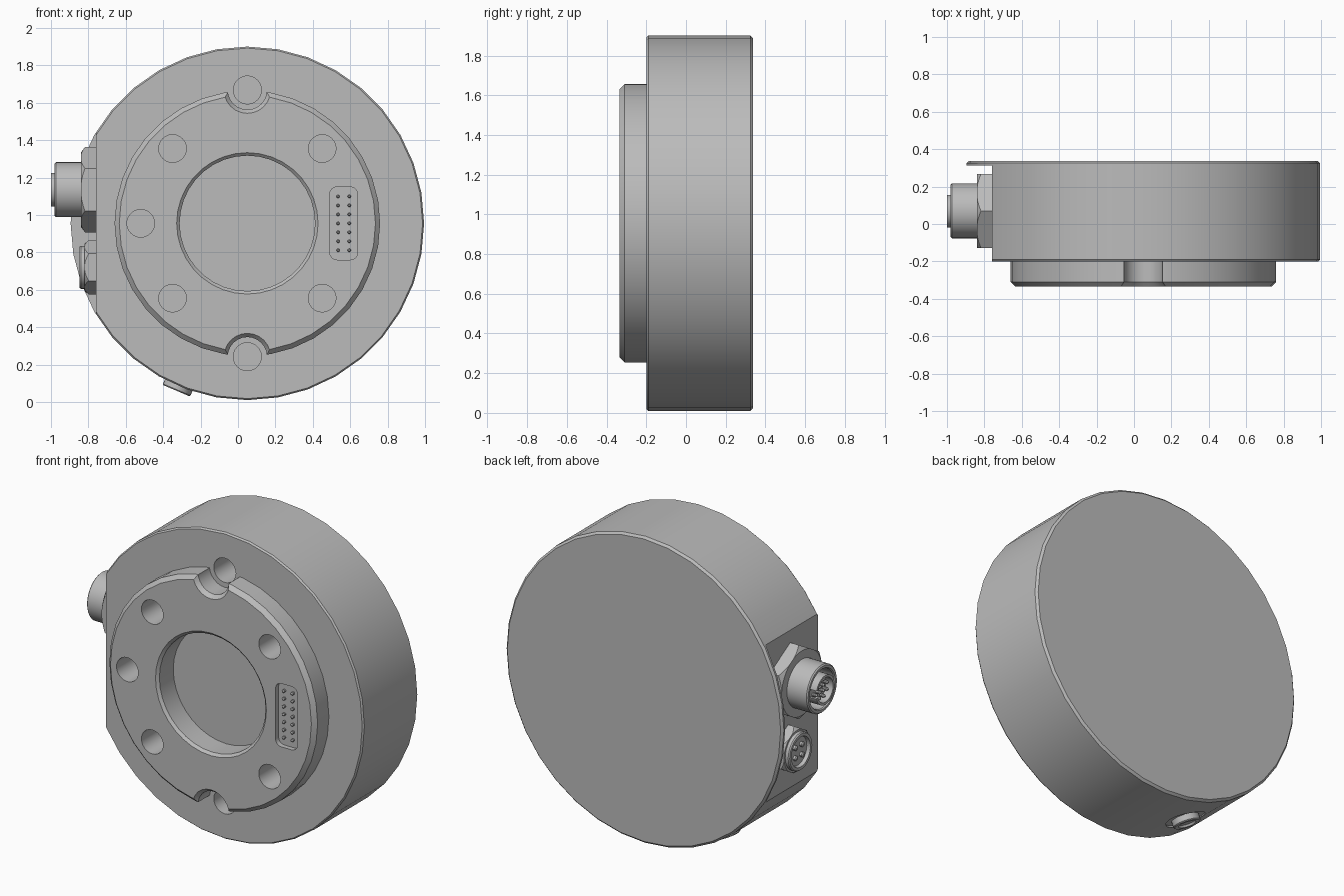
import bpy, bmesh, math
from math import pi, cos, sin, radians
from mathutils import Vector

default = bpy.data.objects.get("Cube")
if default:
    bpy.data.objects.remove(default, do_unlink=True)

grey = bpy.data.materials.new("plain grey")
grey.use_nodes = True
COLOUR = (0.5, 0.5, 0.5, 1)
grey.diffuse_color = COLOUR
grey.node_tree.nodes["Principled BSDF"].inputs["Base Color"].default_value = COLOUR

CX, CZ = 0.05, 0.955          # disc centre
FRONT = -0.335                # front of the raised boss
FLAT = -0.76                  # flat side carrying the connectors
BACKWARD, OUTWARD = Vector((0, 1, 0)), Vector((-1, 0, 0))


def finish(name, bm):
    bmesh.ops.recalc_face_normals(bm, faces=bm.faces)
    mesh = bpy.data.meshes.new(name)
    bm.to_mesh(mesh)
    bm.free()
    mesh.materials.append(grey)
    ob = bpy.data.objects.new(name, mesh)
    bpy.context.collection.objects.link(ob)
    return ob


def lathe(name, profile, origins, axis, segs=24):
    """Turn (radius, height) points about an axis, capped at both ends."""
    bm = bmesh.new()
    turn = axis.to_track_quat('Z', 'Y')
    for origin in origins:
        rings = []
        for r, h in profile:
            angles = [pi / 2 + 2 * pi * i / segs for i in range(segs)]
            rings.append([bm.verts.new(Vector(origin) + turn @ Vector((r * cos(a), r * sin(a), h)))
                          for a in angles])
        for low, high in zip(rings, rings[1:]):
            for i in range(segs):
                j = (i + 1) % segs
                bm.faces.new((low[i], low[j], high[j], high[i]))
        bm.faces.new(rings[0][::-1])
        bm.faces.new(rings[-1])
    return finish(name, bm)


def box(name, low, high, round_y=0):
    """Box between two corners, with its y edges optionally rounded."""
    bm = bmesh.new()
    bmesh.ops.create_cube(bm, size=1)
    for v in bm.verts:
        v.co = Vector([a + (c + 0.5) * (b - a) for a, b, c in zip(low, high, v.co)])
    if round_y:
        edges = [e for e in bm.edges if abs(e.verts[0].co.y - e.verts[1].co.y) > 1e-4]
        bmesh.ops.bevel(bm, geom=edges, offset=round_y, segments=4, profile=0.5, affect='EDGES')
    return finish(name, bm)


def combine(target, tool, operation='DIFFERENCE'):
    """Apply a boolean and drop the helper."""
    mod = target.modifiers.new("cut", 'BOOLEAN')
    mod.operation, mod.solver, mod.object = operation, 'EXACT', tool
    bpy.context.view_layer.objects.active = target
    bpy.ops.object.modifier_apply(modifier=mod.name)
    bpy.data.objects.remove(tool, do_unlink=True)


# Disc body with raised boss and central bore
body = lathe("disc_body", [
    (0.362, -0.185), (0.362, -0.32), (0.378, FRONT), (0.685, FRONT), (0.71, -0.31),
    (0.71, -0.2), (0.937, -0.2), (0.945, -0.19), (0.945, 0.325), (0.932, 0.338)],
    [(CX, 0, CZ)], BACKWARD, 36)

# Flat side, leaving a thin rear flange
combine(body, box("flat_cutter", (-1.2, -0.5, -0.1), (FLAT, 0.312, 2)))

# Screw holes, and the two notched holes on the boss edge
holes = [(CX + sx * 0.4, 0, CZ + sz * 0.4) for sx in (-1, 1) for sz in (-1, 1)]
holes.append((CX - 0.57, 0, CZ))
combine(body, lathe("hole_cutter", [(0.074, -0.5), (0.074, -0.02)], holes, BACKWARD))
notches = [(CX, 0, CZ + s * 0.713) for s in (-1, 1)]
combine(body, lathe("notch_cutter", [(0.125, -0.4), (0.125, FRONT), (0.105, -0.31),
                                     (0.105, -0.2), (0.075, -0.2), (0.075, -0.02)],
                    notches, BACKWARD))

# Contact pad recess with two columns of pins
combine(body, box("pad_cutter", (0.49, -0.5, 0.76), (0.64, -0.305, 1.15), 0.04))
contacts = [(x, 0, CZ + 0.048 * i) for x in (0.535, 0.595) for i in range(-3, 4)]
lathe("contact_pins", [(0.009, -0.31), (0.009, -0.325), (0.004, -0.332)], contacts, BACKWARD, 10)

# Vent plug in a spot face on the lower rim
vent_axis = Vector((cos(radians(247)), 0, sin(radians(247))))
vent = [(CX, 0.07, CZ)]
combine(body, lathe("spot_cutter", [(0.115, 0.932), (0.115, 1.1)], vent, vent_axis))
lathe("vent_plug", [(0.08, 0.92), (0.08, 0.966), (0.074, 0.972), (0.052, 0.972), (0.047, 0.96)],
      vent, vent_axis)


def hex_nut(name, centre, radius, height):
    """Hexagonal nut with a turned chamfer on its corners."""
    nut = lathe(name, [(radius, -0.01), (radius, height)], [centre], OUTWARD, 6)
    cone = lathe("nut_chamfer", [(radius * 1.05, -0.02), (radius * 1.05, height - 0.03),
                                 (radius * 0.86, height + 0.002)], [centre], OUTWARD, 48)
    combine(nut, cone, 'INTERSECT')
    return nut


def pin_circle(centre, radius, count):
    x, y, z = centre
    return [(x, y + radius * cos(2 * pi * (i + 0.5) / count), z + radius * sin(2 * pi * (i + 0.5) / count))
            for i in range(count)]


# Large connector: nut, barrel, keyed insert and pins
big = (FLAT, 0.07, 1.135)
hex_nut("large_nut", big, 0.228, 0.08)
lathe("large_barrel", [(0.147, 0.05), (0.147, 0.213), (0.14, 0.22), (0.125, 0.22), (0.12, 0.213),
                       (0.12, 0.12)], [big], OUTWARD, 32)
insert = lathe("large_insert", [(0.09, 0.11), (0.09, 0.24), (0.075, 0.24), (0.075, 0.19)],
               [big], OUTWARD, 32)
combine(insert, box("key_cutter", (-1.1, 0.12, 1.11), (-0.95, 0.2, 1.16)))
lathe("large_pins", [(0.01, 0.18), (0.01, 0.215), (0.005, 0.222)],
      pin_circle(big, 0.056, 8) + pin_circle(big, 0.024, 4), OUTWARD, 10)

# Small connector: nut, socket and pins
small = (FLAT, 0.09, 0.72)
hex_nut("small_nut", small, 0.145, 0.06)
lathe("small_socket", [(0.115, 0.05), (0.115, 0.08), (0.11, 0.087), (0.092, 0.087), (0.088, 0.065)],
      [small], OUTWARD, 28)
lathe("small_pins", [(0.015, 0.06), (0.015, 0.078), (0.008, 0.084)],
      pin_circle(small, 0.045, 4), OUTWARD, 12)

# Smooth shading with sharp machined edges
for ob in bpy.context.scene.objects:
    ob.select_set(ob.type == 'MESH')
bpy.context.view_layer.objects.active = body
bpy.ops.object.shade_smooth_by_angle(angle=radians(30))
